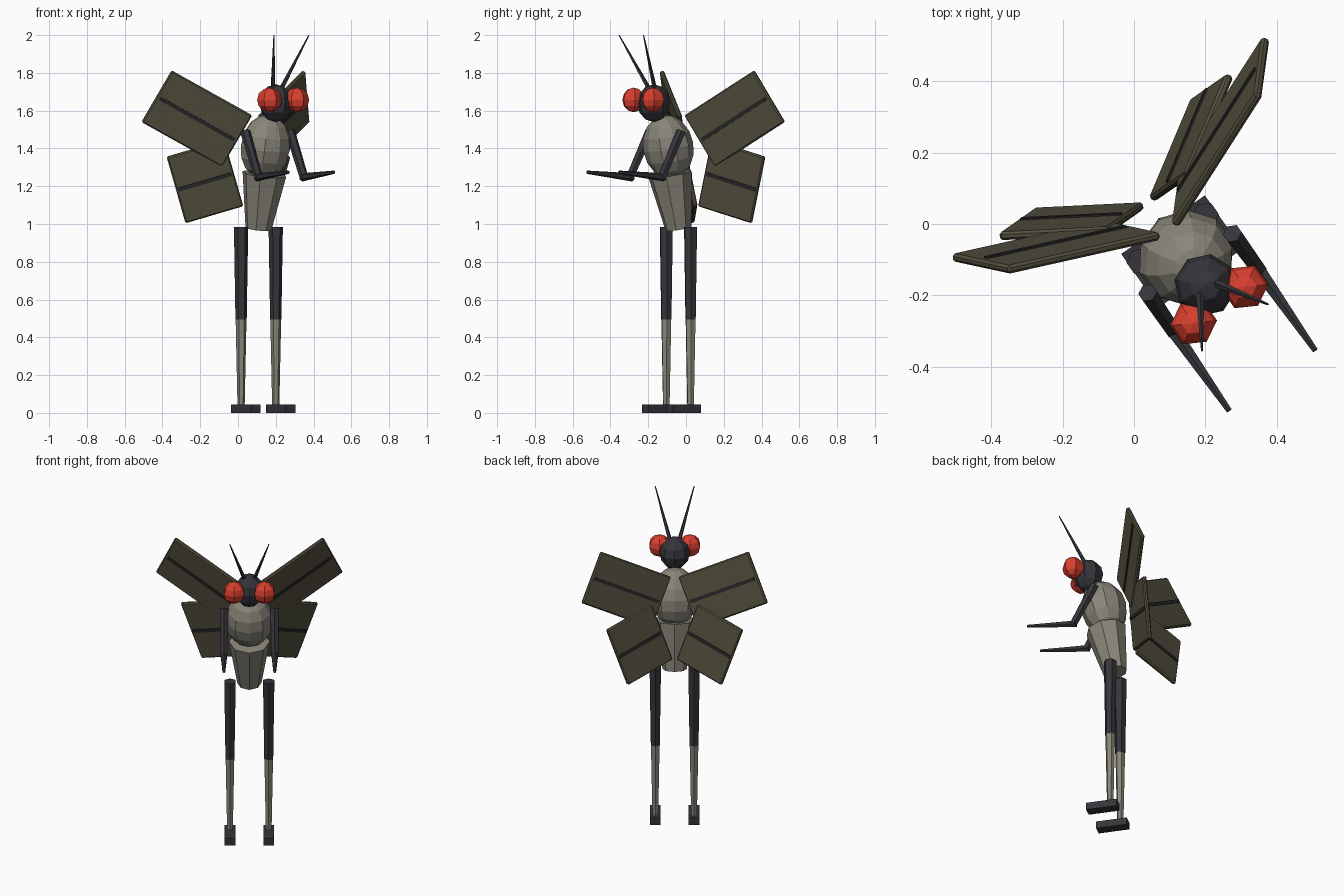
import bpy, bmesh, math
from mathutils import Matrix, Vector

if "Cube" in bpy.data.objects:
    bpy.data.objects.remove(bpy.data.objects["Cube"])

# Whole figure is built facing -y, then turned and moved into place
PLACE = Matrix.Translation((0.108, -0.04, 0)) @ Matrix.Rotation(math.radians(35), 4, 'Z')


def material(name, rgb):
    m = bpy.data.materials.new(name)
    m.diffuse_color = (*rgb, 1)
    m.use_nodes = True
    m.node_tree.nodes["Principled BSDF"].inputs["Base Color"].default_value = m.diffuse_color
    return m


TAN = material("warm grey shell", (0.25, 0.235, 0.19))
DARK = material("charcoal", (0.036, 0.035, 0.044))
RED = material("eye red", (0.70, 0.05, 0.028))
OLIVE = material("wing olive", (0.088, 0.080, 0.050))
VEIN = material("vein black", (0.022, 0.020, 0.022))


def finish(bm, name, mat):
    bm.transform(PLACE)
    bmesh.ops.recalc_face_normals(bm, faces=bm.faces)
    me = bpy.data.meshes.new(name)
    bm.to_mesh(me)
    bm.free()
    me.materials.append(mat)
    ob = bpy.data.objects.new(name, me)
    bpy.context.collection.objects.link(ob)
    return ob


def taper(name, a, b, ra, rb, mat, sides=6):
    """Tapered prism from point a to point b."""
    a, b = Vector(a), Vector(b)
    d = b - a
    bm = bmesh.new()
    rot = d.to_track_quat('Z', 'Y').to_matrix().to_4x4()
    if abs(d.x) < 1e-6 and abs(d.y) < 1e-6:
        rot = Matrix.Rotation(0 if d.z > 0 else math.pi, 4, 'X')
    bmesh.ops.create_cone(bm, cap_ends=True, segments=sides, radius1=ra, radius2=rb,
                          depth=d.length, matrix=Matrix.Translation((a + b) / 2) @ rot)
    finish(bm, name, mat)


def ball(name, loc, radii, mat, segs, rings, tilt=0):
    bm = bmesh.new()
    m = (Matrix.Translation(loc) @ Matrix.Rotation(math.radians(tilt), 4, 'X')
         @ Matrix.Diagonal((*radii, 1)))
    bmesh.ops.create_uvsphere(bm, u_segments=segs, v_segments=rings, radius=1, matrix=m)
    finish(bm, name, mat)


def slab(name, centre, axes, size, mat, bevel=0.0):
    """Box with given axis directions and sizes."""
    bm = bmesh.new()
    bmesh.ops.create_cube(bm, size=1, matrix=Matrix.Diagonal((*size, 1)))
    if bevel:
        bmesh.ops.bevel(bm, geom=bm.edges[:], offset=bevel, segments=1,
                        affect='EDGES', profile=0.5)
    rot = Matrix(axes).transposed().to_4x4()
    bm.transform(Matrix.Translation(centre) @ rot)
    finish(bm, name, mat)


def wing(name, tip, root, side_end, s):
    """Rectangular wing: tip corner, corner along its length, corner across it."""
    p, q, r = (Vector((c[0] * s, c[1], c[2])) for c in (tip, root, side_end))
    x = (q - p).normalized()
    y = r - p
    y = (y - x * y.dot(x))
    length, width = (q - p).length, y.length
    y.normalize()
    z = x.cross(y)
    centre = p + x * length / 2 + y * width / 2
    slab(name, centre, (x, y, z), (length, width, 0.024), OLIVE, 0.007)
    # Central vein showing on both faces
    slab(name + "_vein", centre, (x, y, z), (length * 0.92, 0.02, 0.034), VEIN)


# Body
taper("abdomen", (0, 0, 0.975), (0, -0.055, 1.265), 0.07, 0.118, TAN, 8)
ball("thorax", (0, -0.066, 1.408), (0.138, 0.132, 0.172), TAN, 10, 8, 12)
ball("head", (0, -0.16, 1.64), (0.088, 0.088, 0.1), DARK, 8, 6)

for side, s in (("left", 1), ("right", -1)):
    # Head details
    ball(side + "_eye", (s * 0.088, -0.228, 1.657), (0.067, 0.064, 0.065), RED, 6, 6)
    taper(side + "_antenna", (s * 0.022, -0.165, 1.70), (s * 0.113, -0.305, 2.0),
          0.013, 0.003, DARK, 5)

    # Arms
    taper(side + "_upper_arm", (s * 0.145, -0.085, 1.49), (s * 0.147, -0.212, 1.245),
          0.027, 0.023, DARK)
    taper(side + "_forearm", (s * 0.147, -0.195, 1.247), (s * 0.147, -0.487, 1.274),
          0.022, 0.009, DARK)

    # Legs and feet
    taper(side + "_shin", (s * 0.112, 0, 0.03), (s * 0.112, 0, 0.5), 0.019, 0.029, TAN)
    taper(side + "_thigh", (s * 0.112, 0, 0.495), (s * 0.112, 0, 0.985), 0.03, 0.038, DARK)
    slab(side + "_foot", (s * 0.112, -0.045, 0.0225),
         ((1, 0, 0), (0, 1, 0), (0, 0, 1)), (0.062, 0.183, 0.045), DARK)

    # Wings
    wing(side + "_upper_wing", (0.538, 0.310, 1.54), (0.135, 0.144, 1.303),
         (0.431, 0.192, 1.815), s)
    wing(side + "_lower_wing", (0.273, 0.283, 1.005), (0.014, 0.120, 1.095),
         (0.397, 0.284, 1.355), s)
